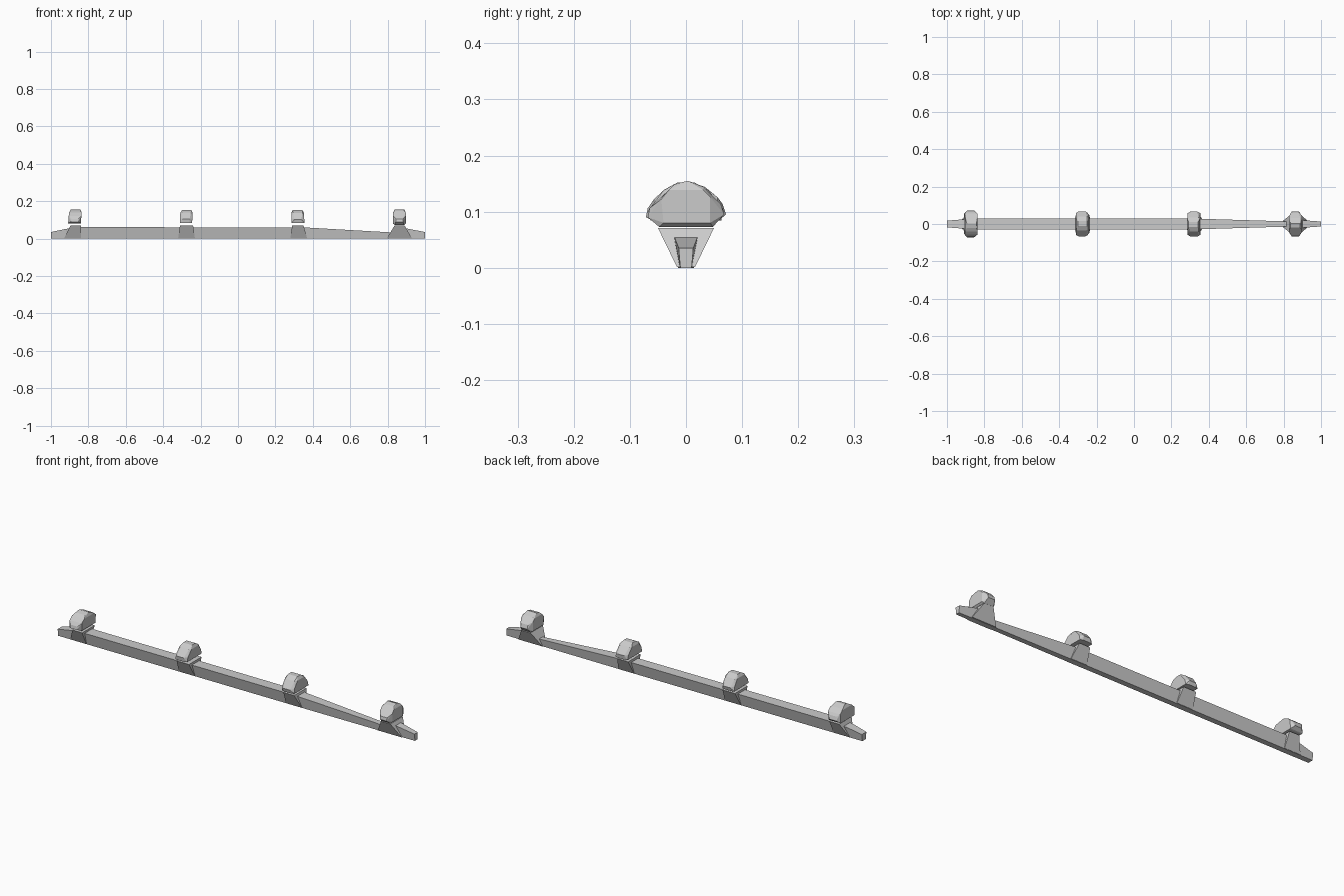
import bpy, bmesh

if "Cube" in bpy.data.objects:
    bpy.data.objects.remove(bpy.data.objects["Cube"])


def finish(name, bm):
    bmesh.ops.recalc_face_normals(bm, faces=bm.faces[:])
    mesh = bpy.data.meshes.new(name)
    bm.to_mesh(mesh)
    bm.free()
    ob = bpy.data.objects.new(name, mesh)
    bpy.context.collection.objects.link(ob)
    return ob


def loft(name, sections):
    """Trapezoid sections along x: (x, bottom z, top z, bottom half width, top half width)."""
    bm = bmesh.new()
    rings = []
    for x, z0, z1, b, t in sections:
        rings.append([bm.verts.new(p) for p in
                      ((x, -b, z0), (x, b, z0), (x, t, z1), (x, -t, z1))])
    for r, s in zip(rings, rings[1:]):
        for i in range(4):
            j = (i + 1) % 4
            bm.faces.new((r[i], r[j], s[j], s[i]))
    bm.faces.new(rings[0])
    bm.faces.new(rings[-1])
    return finish(name, bm)


def stone(name, cx, half, outline, inner, skew=0.0):
    """Faceted dome: wide middle outline and narrower end faces, hulled together."""
    bm = bmesh.new()
    for y, z in outline:
        taper = 0.55 if abs(y) > 0.055 else 0.75
        for s in (-1, 1):
            bm.verts.new((cx + s * half * taper + skew * (z - 0.11), y, z))
    for y, z in inner:
        for s in (-1, 1):
            bm.verts.new((cx + s * half + skew * (z - 0.11), y, z))
    res = bmesh.ops.convex_hull(bm, input=bm.verts[:])
    junk = [g for g in res["geom_interior"] if isinstance(g, bmesh.types.BMVert)]
    bmesh.ops.delete(bm, geom=junk, context='VERTS')
    bmesh.ops.dissolve_limit(bm, angle_limit=0.05, verts=bm.verts[:], edges=bm.edges[:])
    return finish(name, bm)


# Long tapered rail
loft("rail", [
    (-1.0, 0, .035, .014, .018), (-.92, 0, .052, .014, .024),
    (-.84, 0, .061, .014, .030), (.35, 0, .060, .014, .028),
    (.82, 0, .033, .012, .014), (.88, 0, .058, .012, .022),
    (1.0, 0, .035, .010, .013)])

# Flared saddles: bottom x range, top x range
saddles = [(-.93, -.84, -.895, -.84), (-.32, -.23, -.31, -.24),
           (.28, .37, .29, .35), (.795, .93, .838, .89)]
for n, (b0, b1, t0, t1) in enumerate(saddles):
    ob = loft(f"saddle_{n + 1}", [(b0, 0.001, .071, .016, .05), (b1, 0.001, .071, .016, .05)])
    for v in ob.data.vertices:
        if v.co.z > .03:
            v.co.x = t0 if v.co.x < (b0 + b1) / 2 else t1

# Faceted stones resting on the saddles
dome = [(-.063, .084), (-.066, .105), (-.035, .139), (-.012, .152),
        (.015, .152), (.04, .138), (.067, .102), (.062, .084)]
dome_face = [(-.058, .084), (-.052, .108), (-.026, .138),
             (.028, .138), (.052, .108), (.058, .084)]
round_out = [(-.048, .073), (-.068, .090), (-.065, .106), (-.02, .149), (.003, .155),
             (.032, .144), (.062, .114), (.068, .095), (.048, .073)]
round_face = [(-.04, .080), (-.044, .122), (-.03, .139), (.03, .139), (.043, .126), (.043, .080)]

stone("stone_1", -.872, .034, [(y * 1.05, max(z, .080)) for y, z in round_out],
      [(y * 1.3, max(z, .082)) for y, z in round_face], .08)
stone("stone_2", -.277, .033, dome, dome_face, .05)
stone("stone_3", .32, .034, [(-y, z) for y, z in dome], dome_face, -.05)
stone("stone_4", .863, .034, round_out, round_face)
